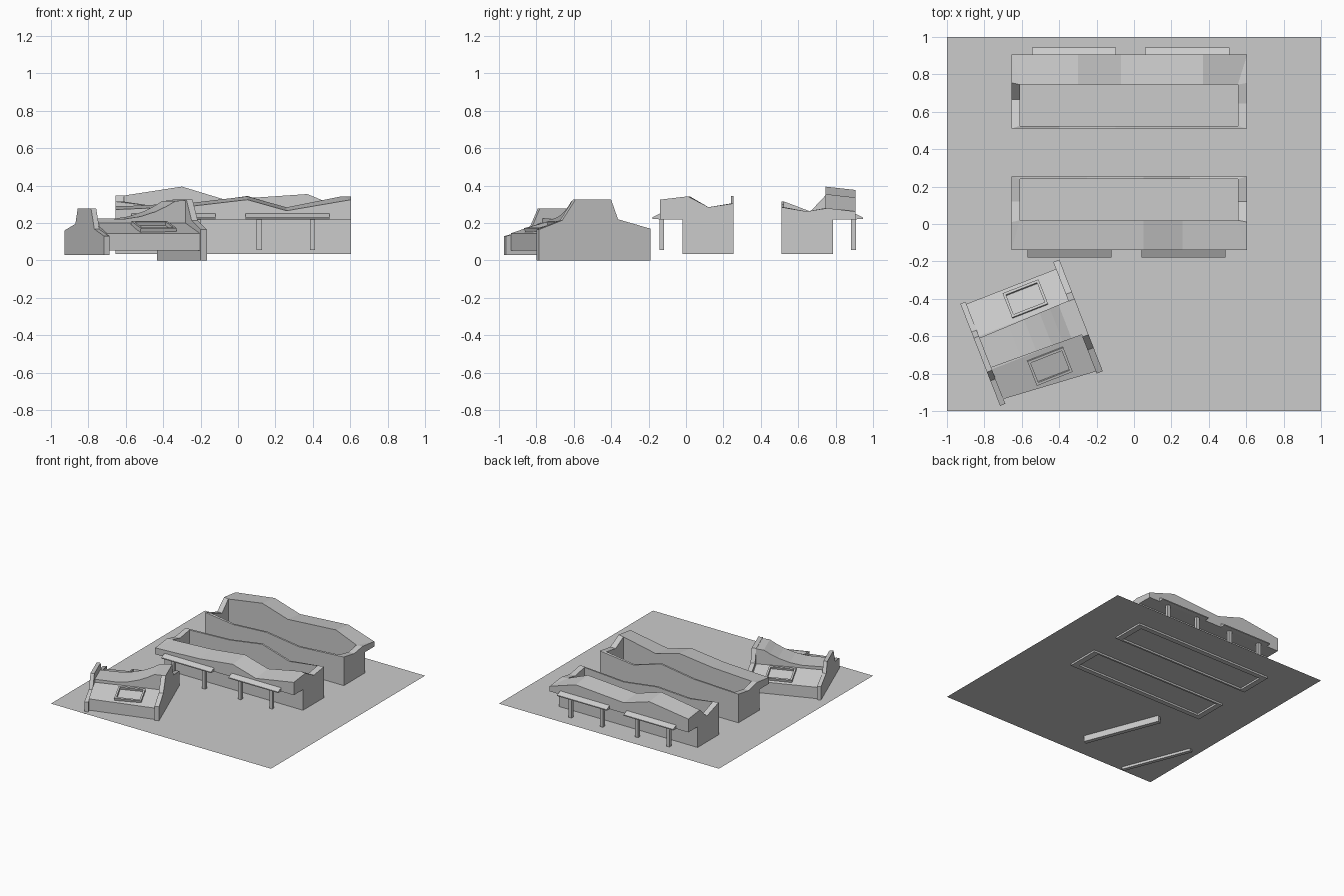
import bpy, bmesh, math
from mathutils import Matrix, Vector

if "Cube" in bpy.data.objects:
    bpy.data.objects.remove(bpy.data.objects["Cube"])


def finish(name, bm, mat=None):
    bmesh.ops.remove_doubles(bm, verts=bm.verts, dist=0.0005)
    bmesh.ops.recalc_face_normals(bm, faces=bm.faces)
    me = bpy.data.meshes.new(name)
    bm.to_mesh(me)
    bm.free()
    ob = bpy.data.objects.new(name, me)
    bpy.context.collection.objects.link(ob)
    if mat is not None:
        ob.matrix_world = mat
    return ob


def prism(name, prof, x0, x1, mat=None):
    """Extrude a (y, z) profile from x0 to x1."""
    bm = bmesh.new()
    a = [bm.verts.new((x0, y, z)) for y, z in prof]
    b = [bm.verts.new((x1, y, z)) for y, z in prof]
    n = len(prof)
    bm.faces.new(a)
    bm.faces.new(b)
    for i in range(n):
        j = (i + 1) % n
        bm.faces.new((a[i], a[j], b[j], b[i]))
    return finish(name, bm, mat)


def box(name, x0, x1, y0, y1, z0, z1, mat=None):
    return prism(name, [(y0, z0), (y1, z0), (y1, z1), (y0, z1)], x0, x1, mat)


# Ground sheet
bm = bmesh.new()
bmesh.ops.create_grid(bm, x_segments=1, y_segments=1, size=1.0)
finish("ground_sheet", bm, Matrix.Translation((0, 0, 0.05)))


def trough(name, front, back, right_end, left_end, flip):
    """Wavy-rimmed planter with an overhanging front; front/back are (x, z)."""
    fy = (lambda y: 0.765 - y) if flip else (lambda y: y)
    # loop points: x, top y, base y, outer z, inner z
    loop = []
    last = len(front) - 1
    for i, (x, z) in enumerate(front):
        loop.append((x, -0.14, -0.02, z - 0.018, z))
    xr, xl = front[-1][0], front[0][0]
    for y, z in right_end:
        loop.append((xr, y, y, z, z))
    for x, z in reversed(back):
        loop.append((x, 0.255, 0.255, z, z))
    for y, z in reversed(left_end):
        loop.append((xl, y, y, z, z))
    bm = bmesh.new()
    cols = []
    for x, yt, yb, zo, zi in loop:
        ix = min(max(x, -0.61), 0.555)
        iy = min(max(yt, 0.02), 0.24)
        pts = [(ix, iy, 0.035), (x, yb, 0.035), (x, yb, 0.22),
               (x, yt, 0.22), (x, yt, zo), (ix, iy, zi)]
        cols.append([bm.verts.new((p[0], fy(p[1]), p[2])) for p in pts])
    n = len(cols)
    for i in range(n):
        a, b = cols[i], cols[(i + 1) % n]
        for k in range(6):
            m = (k + 1) % 6
            bm.faces.new((a[k], b[k], b[m], a[m]))
    bmesh.ops.dissolve_degenerate(bm, edges=bm.edges, dist=0.0005)
    finish(name, bm)
    # soil sheet inside
    bm = bmesh.new()
    bm.faces.new([bm.verts.new((x, fy(y), 0.1)) for x, y in
                  [(-0.61, 0.02), (0.555, 0.02), (0.555, 0.24), (-0.61, 0.24)]])
    finish(name + "_floor", bm)
    # ledge boards with two legs each
    for i, x in enumerate((-0.545, 0.06) if flip else (-0.57, 0.04)):
        prism(f"{name}_board_{i}", [(fy(y), z) for y, z in
              [(-0.14, 0.22), (-0.18, 0.222), (-0.18, 0.23), (-0.14, 0.25)]],
              x, x + 0.45)
        for j, d in enumerate((0.06, 0.345)):
            box(f"{name}_leg_{i}_{j}", x + d, x + d + 0.027,
                fy(-0.143), fy(-0.118), 0.055, 0.222)


trough("front_trough",
       [(-0.655, 0.29), (-0.25, 0.308), (0.05, 0.343), (0.26, 0.284), (0.605, 0.343)],
       [(-0.655, 0.285), (-0.25, 0.3), (0.05, 0.345), (0.3, 0.27), (0.605, 0.305)],
       [(0.01, 0.343), (0.12, 0.285)], [(0.01, 0.29), (0.12, 0.265)], False)
trough("rear_trough",
       [(-0.655, 0.347), (-0.3, 0.395), (-0.07, 0.325), (0.37, 0.355), (0.605, 0.28)],
       [(-0.655, 0.315), (-0.4, 0.283), (-0.1, 0.3), (0.2, 0.26), (0.605, 0.285)],
       [(0.01, 0.28), (0.12, 0.262)], [(0.01, 0.347), (0.1, 0.262)], True)

# Rotated small structure
M = Matrix.Translation((-0.555, -0.595, 0)) @ Matrix.Rotation(math.radians(21.3), 4, 'Z')

# Side walls with a raised middle
prism("left_side_wall", [(-0.293, 0.03), (-0.293, 0.13), (-0.15, 0.168), (-0.1, 0.278),
      (0.095, 0.278), (0.13, 0.195), (0.293, 0.16), (0.293, 0.03)], -0.287, -0.257, M)
prism("right_side_wall", [(-0.32, 0), (-0.32, 0.165), (-0.185, 0.215), (-0.11, 0.325),
      (0.095, 0.325), (0.135, 0.22), (0.32, 0.17), (0.32, 0)], 0.257, 0.292, M)

# Body with sloping bands, flaring slightly to the right
body = prism("sloped_body", [(-0.265, 0.052), (-0.265, 0.145), (-0.095, 0.2),
             (0.095, 0.2), (0.28, 0.145), (0.28, 0.052)], -0.26, 0.26, M)
for v in body.data.vertices:
    if v.co.x > 0 and v.co.y < -0.2:
        v.co.y = -0.308

# Raised middle: flat panel, then a ramp curving up to the right wall
bm = bmesh.new()
strip = [(-0.26, 0.225), (-0.09, 0.222), (0.0, 0.235), (0.09, 0.262),
         (0.15, 0.29), (0.2, 0.318), (0.26, 0.322)]
rows = []
for x, z in strip:
    w = 0.085 + 0.025 * (x + 0.26)
    rows.append([bm.verts.new(p) for p in
                 [(x, -w, 0.19), (x, -w, z), (x, w, z), (x, w, 0.19)]])
for a, b in zip(rows, rows[1:]):
    for k in range(4):
        m = (k + 1) % 4
        bm.faces.new((a[k], b[k], b[m], a[m]))
bm.faces.new(rows[0])
bm.faces.new(rows[-1])
finish("centre_ramp", bm, M)

# Raised rectangular frames on both sloping bands
for label, u, v, s in (("front", 0.038, -0.19, 1), ("back", 0.047, 0.188, -1)):
    F = M @ Matrix.Translation((u, v, 0.172)) @ Matrix.Rotation(s * math.radians(15), 4, 'X')
    w, h, t = 0.103, 0.072, 0.014
    box(label + "_frame_left", -w, -w + t, -h, h, -0.01, 0.02, F)
    box(label + "_frame_right", w - t, w, -h, h, -0.01, 0.02, F)
    box(label + "_frame_low", -w + t, w - t, -h, -h + t, -0.01, 0.02, F)
    box(label + "_frame_high", -w + t, w - t, h - t, h, -0.01, 0.02, F)
